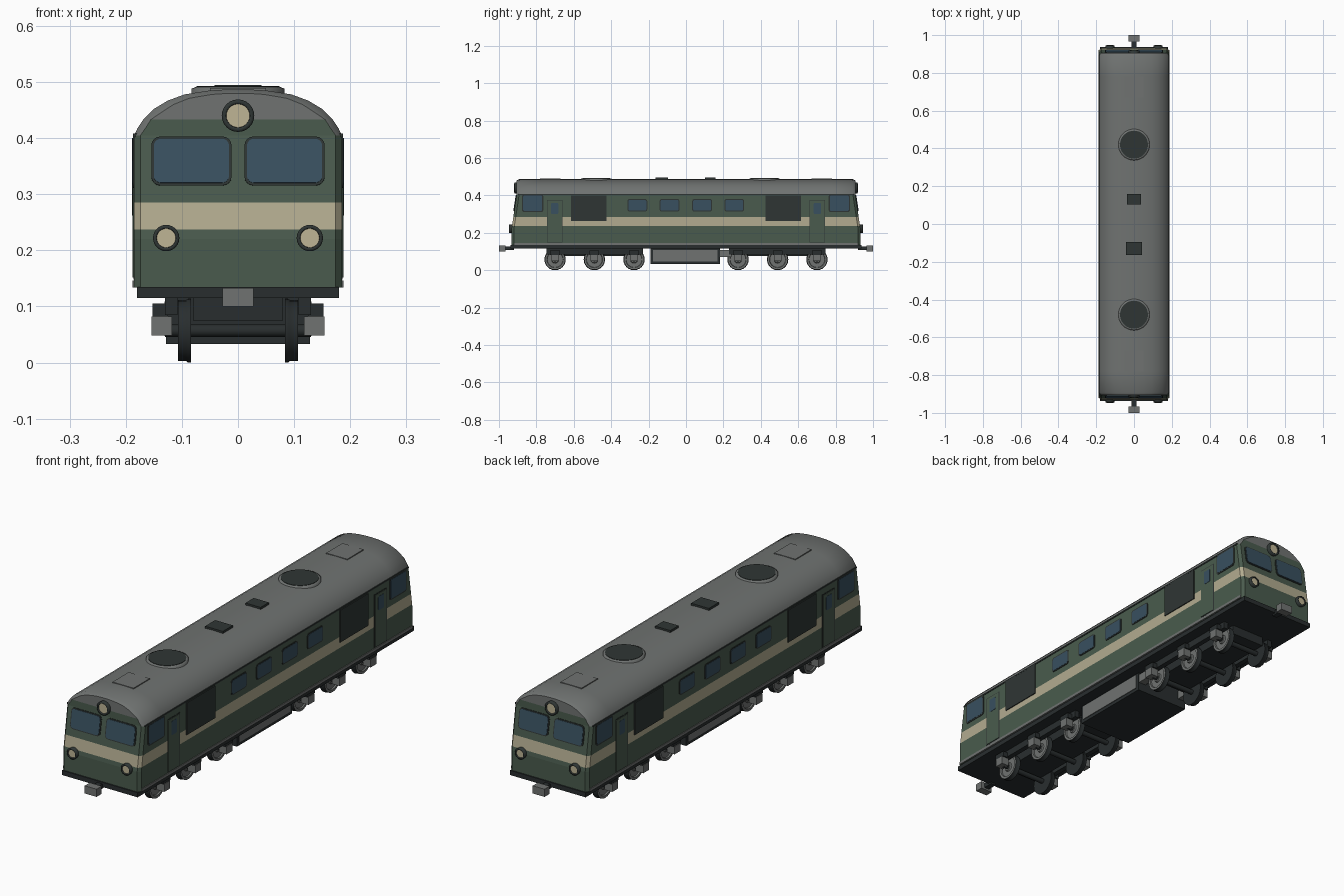
import bpy, bmesh, math
from mathutils import Matrix, Vector

if "Cube" in bpy.data.objects:
    bpy.data.objects.remove(bpy.data.objects["Cube"])


def mat(name, r, g, b):
    m = bpy.data.materials.new(name)
    m.diffuse_color = (r, g, b, 1)
    m.use_nodes = True
    m.node_tree.nodes["Principled BSDF"].inputs["Base Color"].default_value = m.diffuse_color
    return m


GREEN = mat("green paint", 0.068, 0.105, 0.075)
CREAM = mat("cream paint", 0.45, 0.41, 0.28)
GREY = mat("roof grey", 0.16, 0.17, 0.165)
DARK = mat("dark trim", 0.028, 0.036, 0.034)
BLACK = mat("chassis black", 0.022, 0.027, 0.028)
GLASS = mat("window glass", 0.04, 0.08, 0.115)
LAMP = mat("lamp lens", 0.52, 0.46, 0.30)


def finish(name, bm, mats):
    bmesh.ops.recalc_face_normals(bm, faces=bm.faces)
    me = bpy.data.meshes.new(name)
    bm.to_mesh(me)
    bm.free()
    for m in mats:
        me.materials.append(m)
    ob = bpy.data.objects.new(name, me)
    bpy.context.collection.objects.link(ob)
    return ob


def box(name, x0, x1, y0, y1, z0, z1, m):
    bm = bmesh.new()
    bmesh.ops.create_cube(bm, size=1)
    for v in bm.verts:
        v.co = Vector(((x0, x1)[v.co.x > 0], (y0, y1)[v.co.y > 0], (z0, z1)[v.co.z > 0]))
    return finish(name, bm, [m])


def plate(name, w, h, r, t, M, m):
    """Rounded plate in local XY, thickness along local Z, placed by M."""
    bm = bmesh.new()
    pts = []
    for i, (sx, sy) in enumerate(((1, 1), (-1, 1), (-1, -1), (1, -1))):
        for k in range(5 if r else 1):
            a = math.radians(90 * i + 22.5 * k)
            pts.append((sx * (w / 2 - r) + r * math.cos(a), sy * (h / 2 - r) + r * math.sin(a), 0))
    f = bm.faces.new([bm.verts.new(p) for p in pts])
    ext = bmesh.ops.extrude_face_region(bm, geom=[f])["geom"]
    bmesh.ops.translate(bm, vec=(0, 0, t), verts=[g for g in ext if isinstance(g, bmesh.types.BMVert)])
    bm.transform(M)
    return finish(name, bm, [m])


def lathe(name, prof, M, mats, pick=lambda r, a: 0, n=24):
    """Revolve (radius, axial) points around local Z."""
    bm = bmesh.new()
    rings = [[bm.verts.new((r * math.cos(math.tau * k / n), r * math.sin(math.tau * k / n), a))
              for k in range(n)] for r, a in prof]
    for i in range(len(rings) - 1):
        (r0, a0), (r1, a1) = prof[i], prof[i + 1]
        for k in range(n):
            j = (k + 1) % n
            f = bm.faces.new((rings[i][k], rings[i][j], rings[i + 1][j], rings[i + 1][k]))
            f.material_index = pick((r0 + r1) / 2, (a0 + a1) / 2)
            f.smooth = abs(a0 - a1) > 1e-5
    for ring, (r, a) in ((rings[0], prof[0]), (rings[-1], prof[-1])):
        bm.faces.new(ring).material_index = pick(0, a)
    bm.transform(M)
    return finish(name, bm, mats)


def side_frame(s, y, z, x=0.185):
    """Local X along y, local Y up, local Z outward on side s."""
    return Matrix(((0, 0, s, s * x), (s, 0, 0, y), (0, 1, 0, z), (0, 0, 0, 1)))


def end_y(z):
    """Distance of the cab end wall from the middle at height z."""
    return 0.933 - 0.028 * min(1, max(0, (z - 0.22) / 0.185))


def end_frame(e, x, z, tilt=True):
    a = math.atan(0.028 / 0.185) if tilt else 0
    c, s = math.cos(a), math.sin(a)
    return Matrix(((-e, 0, 0, x), (0, -e * s, e * c, e * end_y(z)), (0, c, s, z), (0, 0, 0, 1)))


# body shell: half profile lofted along the length, bands coloured by height
half = [(0.185, 0.134), (0.185, 0.22), (0.185, 0.237), (0.185, 0.285), (0.185, 0.405),
        (0.179, 0.418), (0.169, 0.433), (0.15, 0.452), (0.125, 0.467), (0.095, 0.478),
        (0.05, 0.485), (0.016, 0.487)]
n = len(half)
bm = bmesh.new()
stations = []
for e, kind in ((-1, 0), (-1, 1), (-1, 2), (1, 2), (1, 1), (1, 0)):
    ring = []
    for sx in (1, -1):
        for x, z in (half if sx == 1 else half[::-1]):
            y = (end_y(z), end_y(z) - 0.013, 0.78)[kind]
            if kind == 0:
                x, z = (x - 0.011, z) if z < 0.41 else (x * 0.92, z - (0.007 if z > 0.44 else 0))
            ring.append(bm.verts.new((sx * x, e * y, z)))
    stations.append(ring)


def band(z):
    return 1 if 0.237 < z < 0.285 else 0


for a, b in zip(stations, stations[1:]):
    for i in range(2 * n):
        j = (i + 1) % (2 * n)
        f = bm.faces.new((a[i], a[j], b[j], b[i]))
        z = (a[i].co.z + a[j].co.z) / 2
        roof = z > 0.406
        f.material_index = 2 if roof else band(z)
        f.smooth = roof
for ring in (stations[0], stations[-1]):
    for i in range(n - 1):
        f = bm.faces.new((ring[i], ring[i + 1], ring[2 * n - 2 - i], ring[2 * n - 1 - i]))
        z = f.calc_center_median().z
        f.material_index = 2 if z > 0.433 else band(z)
finish("body_shell", bm, [GREEN, CREAM, GREY])

# underframe
box("underframe", -0.18, 0.18, -0.938, 0.938, 0.115, 0.135, BLACK)

for s in (-1, 1):
    # long trims
    xs = sorted((s * 0.18, s * 0.188))
    box("sill_rail", *xs, -0.92, 0.92, 0.134, 0.146, GREY)
    box("roof_gutter", *sorted((s * 0.18, s * 0.187)), -0.895, 0.895, 0.402, 0.408, DARK)
    # engine room windows
    for y in (-0.26, -0.088, 0.086, 0.258):
        plate("side_window_frame", 0.106, 0.068, 0.012, 0.002, side_frame(s, y, 0.347), DARK)
        plate("side_window", 0.096, 0.058, 0.009, 0.003, side_frame(s, y, 0.347), GLASS)
    for e in (-1, 1):
        # cab windows, doors and grilles
        plate("cab_side_window_frame", 0.114, 0.094, 0.01, 0.002, side_frame(s, e * 0.82, 0.358), DARK)
        plate("cab_side_window", 0.102, 0.082, 0.007, 0.003, side_frame(s, e * 0.82, 0.358), GLASS)
        plate("door_seal", 0.084, 0.228, 0, 0.001, side_frame(s, e * 0.702, 0.262), DARK)
        plate("door", 0.076, 0.22, 0, 0.003, side_frame(s, e * 0.702, 0.262), GREEN)
        plate("door_window", 0.038, 0.06, 0.005, 0.004, side_frame(s, e * 0.702, 0.33), GLASS)
        plate("side_grille", 0.192, 0.138, 0, 0.004, side_frame(s, e * 0.52, 0.331), DARK)

for e in (-1, 1):
    for s in (-1, 1):
        # windscreens
        plate("windscreen_frame", 0.143, 0.088, 0.016, 0.003, end_frame(e, s * 0.083, 0.359), DARK)
        plate("windscreen", 0.134, 0.079, 0.012, 0.005, end_frame(e, s * 0.083, 0.359), GLASS)
    # lamps
    for x, z, r in ((0, 0.44, 0.029), (-0.128, 0.222, 0.0235), (0.128, 0.222, 0.0235)):
        lathe("lamp", [(r, -0.01), (r, 0.012), (r * 0.75, 0.014), (r * 0.72, 0.01)],
              end_frame(e, x, z, False), [DARK, LAMP], lambda q, a: 1 if q == 0 and a > 0 else 0)
    # couplers
    box("coupler_shank", -0.012, 0.012, *sorted((e * 0.92, e * 0.972)), 0.108, 0.128, BLACK)
    box("coupler_head", -0.028, 0.028, *sorted((e * 0.965, e * 1.0)), 0.1, 0.133, GREY)
    # roof hatch
    box("roof_hatch", -0.05, 0.05, *sorted((e * 0.67, e * 0.78)), 0.48, 0.489, GREY)

# roof fans and vents
for y in (-0.48, 0.42):
    T = Matrix.Translation((0, y, 0))
    lathe("fan_rim", [(0.083, 0.47), (0.083, 0.488), (0.076, 0.491)], T, [GREY], n=32)
    lathe("fan_grille", [(0.074, 0.48), (0.074, 0.4925)], T, [DARK], n=32)
box("roof_vent_front", -0.042, 0.042, -0.163, -0.095, 0.48, 0.495, DARK)
box("roof_vent_back", -0.036, 0.036, 0.102, 0.158, 0.48, 0.495, DARK)

# fuel tank with side panels
box("fuel_tank", -0.128, 0.128, -0.19, 0.182, 0.033, 0.116, BLACK)
for s in (-1, 1):
    plate("tank_panel", 0.345, 0.062, 0, 0.003, side_frame(s, -0.004, 0.078, 0.128), GREY)
    box("air_reservoir", *sorted((s * 0.09, s * 0.125)), 0.182, 0.243, 0.07, 0.108, GREY)

# bogies
wheel = [(0.015, 0.084), (0.057, 0.084), (0.057, 0.089), (0.0545, 0.092), (0.0545, 0.107), (0.044, 0.107),
         (0.042, 0.101), (0.02, 0.101), (0.017, 0.107)]
for e in (-1, 1):
    box("bogie_core", -0.08, 0.08, *sorted((e * 0.23, e * 0.745)), 0.075, 0.116, BLACK)
    for s in (-1, 1):
        box("bogie_side_frame", *sorted((s * 0.108, s * 0.13)), *sorted((e * 0.23, e * 0.745)), 0.085, 0.116, BLACK)
    for y in (0.278, 0.49, 0.7):
        lathe("axle", [(0.011, -0.13), (0.011, 0.13)], side_frame(1, e * y, 0.057, 0), [BLACK], n=12)
        for s in (-1, 1):
            lathe("wheel", wheel, side_frame(s, e * y, 0.057, 0), [BLACK, GREY],
                  lambda r, a: 1 if r < 0.05 and a > 0.09 else 0)
            box("axle_box", *sorted((s * 0.118, s * 0.154)), e * y - 0.02, e * y + 0.02, 0.048, 0.082, GREY)
            box("axle_box_bracket", *sorted((s * 0.125, s * 0.152)), e * y - 0.026, e * y + 0.026, 0.082, 0.105, BLACK)
